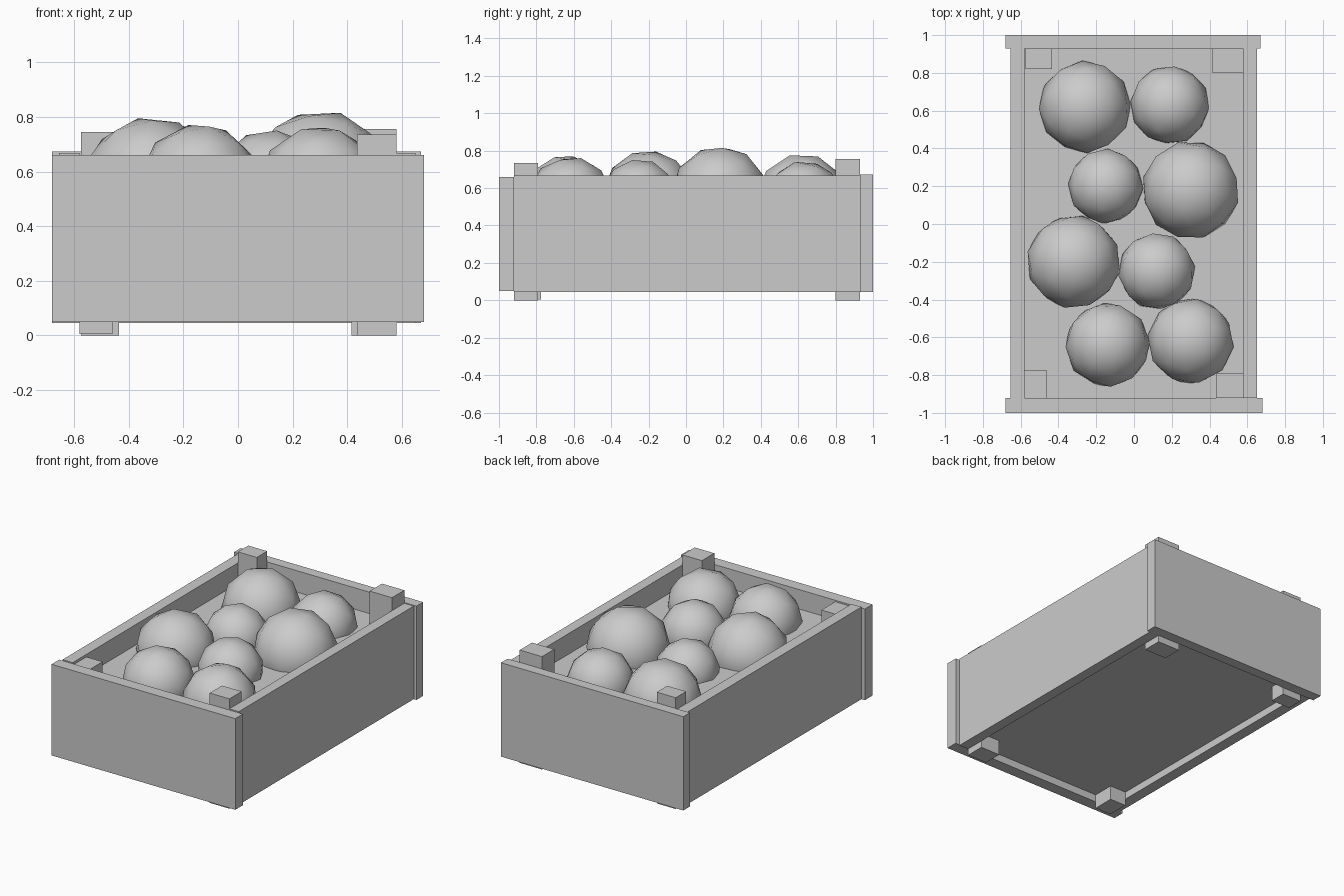
import bpy
import math
import random
from mathutils import Euler

random.seed(7)
cube = bpy.data.objects.get("Cube")
if cube:
    bpy.data.objects.remove(cube, do_unlink=True)

grey = bpy.data.materials.new("plain grey")
grey.use_nodes = True
colour = (0.6, 0.6, 0.6, 1)
grey.diffuse_color = colour
grey.node_tree.nodes["Principled BSDF"].inputs["Base Color"].default_value = colour


def box(name, x, y, z):
    """Box from (min, max) pairs along each axis."""
    mid = [(a + b) / 2 for a, b in (x, y, z)]
    bpy.ops.mesh.primitive_cube_add(size=1, location=mid)
    ob = bpy.context.object
    ob.name = name
    ob.scale = [b - a for a, b in (x, y, z)]
    bpy.ops.object.transform_apply(location=False, rotation=False, scale=True)
    ob.data.materials.append(grey)
    return ob


def ball(name, x, y, radius, top):
    """Low-poly round fruit, turned at random, with its top at a set height."""
    turn = Euler([random.uniform(0, math.tau) for _ in range(3)])
    bpy.ops.mesh.primitive_ico_sphere_add(subdivisions=2, radius=radius)
    ob = bpy.context.object
    ob.name = name
    ob.data.transform(turn.to_matrix().to_4x4())
    peak = max(v.co.z for v in ob.data.vertices)
    ob.location = (x, y, top - peak)
    ob.data.materials.append(grey)
    bpy.ops.object.shade_smooth()


# Crate walls: long sides sit between the wider end boards
box("front_wall", (-0.68, 0.68), (-1, -0.92), (0.05, 0.66))
box("back_wall", (-0.68, 0.67), (0.93, 1), (0.045, 0.673))
box("right_wall", (-0.655, -0.58), (-0.92, 0.93), (0.05, 0.667))
box("left_wall", (0.58, 0.65), (-0.92, 0.93), (0.045, 0.668))

# Raised filling that the fruit rests in
box("crate_floor", (-0.58, 0.58), (-0.92, 0.93), (0.1, 0.53))

# Corner posts, poking out below and above
box("front_right_post", (-0.58, -0.46), (-0.92, -0.775), (0.005, 0.65))
box("front_left_post", (0.435, 0.58), (-0.92, -0.79), (0, 0.735))
box("back_right_post", (-0.575, -0.435), (0.82, 0.93), (0, 0.745))
box("back_left_post", (0.415, 0.58), (0.8, 0.93), (0, 0.755))

# Fruit: x, y, radius, top height
fruit = [
    (-0.26, 0.62, 0.245, 0.775), (0.19, 0.63, 0.21, 0.74),
    (-0.15, 0.2, 0.2, 0.73), (0.3, 0.18, 0.26, 0.815),
    (-0.32, -0.2, 0.25, 0.795), (0.12, -0.25, 0.205, 0.75),
    (-0.14, -0.64, 0.225, 0.77), (0.3, -0.62, 0.23, 0.76),
]
for number, values in enumerate(fruit, 1):
    ball(f"fruit_{number}", *values)
